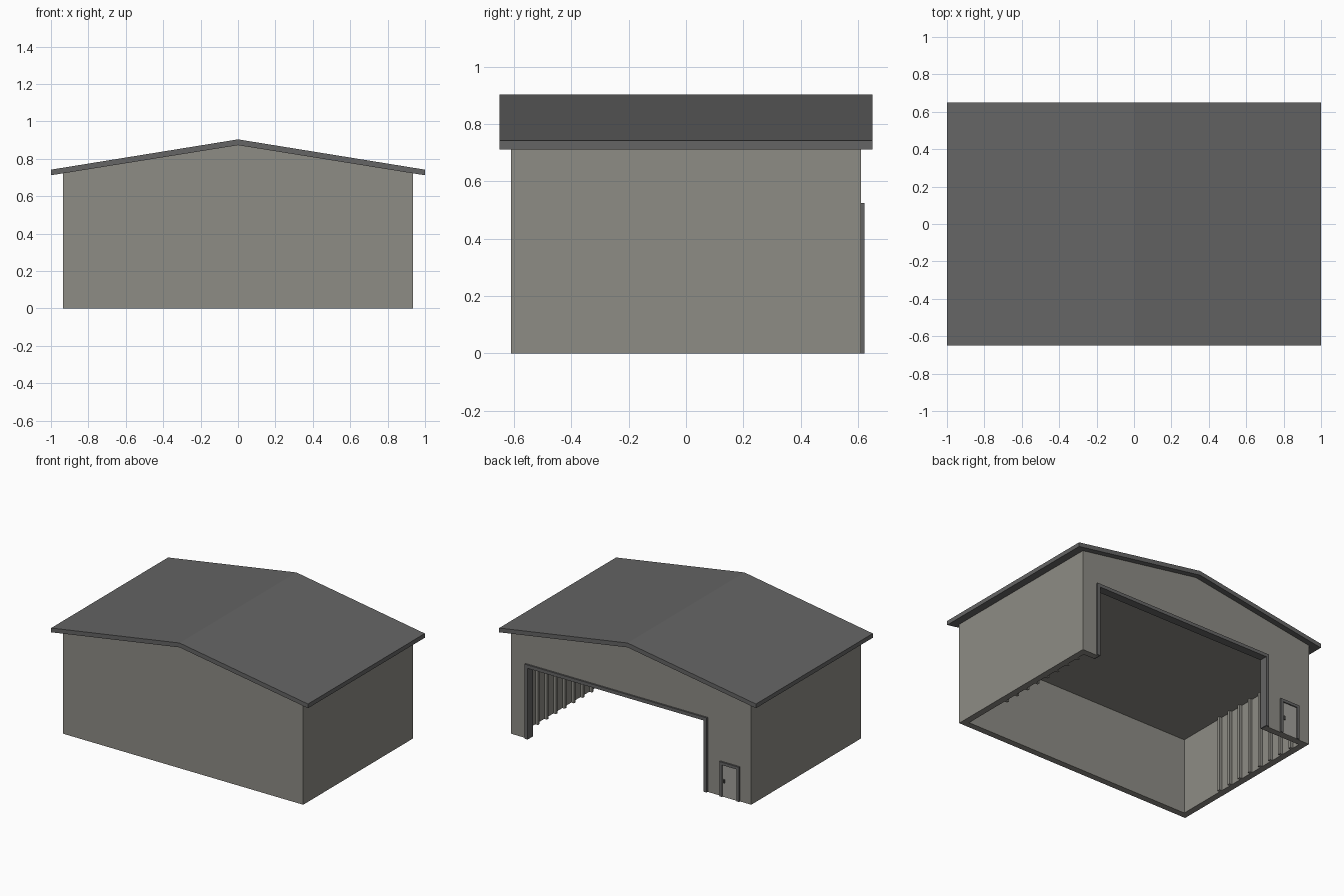
import bpy, bmesh

if "Cube" in bpy.data.objects:
    bpy.data.objects.remove(bpy.data.objects["Cube"])

def material(name, c):
    m = bpy.data.materials.new(name)
    m.diffuse_color = (*c, 1)
    m.use_nodes = True
    m.node_tree.nodes["Principled BSDF"].inputs["Base Color"].default_value = m.diffuse_color
    return m

WALL = material("wall_grey", (0.27, 0.262, 0.235))
DARK = material("dark_grey", (0.13, 0.13, 0.13))
LIGHT = material("door_grey", (0.36, 0.355, 0.33))

def prism(name, profile, y0, y1, mat):
    """Extrude an (x, z) outline from y0 to y1."""
    bm = bmesh.new()
    face = bm.faces.new([bm.verts.new((x, y0, z)) for x, z in profile])
    ext = bmesh.ops.extrude_face_region(bm, geom=[face])["geom"]
    verts = [v for v in ext if isinstance(v, bmesh.types.BMVert)]
    bmesh.ops.translate(bm, verts=verts, vec=(0, y1 - y0, 0))
    bmesh.ops.recalc_face_normals(bm, faces=bm.faces)
    me = bpy.data.meshes.new(name)
    bm.to_mesh(me)
    bm.free()
    me.materials.append(mat)
    ob = bpy.data.objects.new(name, me)
    bpy.context.collection.objects.link(ob)
    return ob

def box(name, x0, x1, y0, y1, z0, z1, mat):
    return prism(name, [(x0, z0), (x1, z0), (x1, z1), (x0, z1)], y0, y1, mat)

def cut(target, cutter):
    mod = target.modifiers.new("cut", 'BOOLEAN')
    mod.operation = 'DIFFERENCE'
    mod.solver = 'EXACT'
    mod.object = cutter
    cutter.hide_render = True
    bpy.context.view_layer.objects.active = target
    bpy.ops.object.modifier_apply(modifier=mod.name)
    bpy.data.objects.remove(cutter)

def frame(name, x0, x1, top, w, y0, y1):
    """Door surround: two jambs and a head."""
    prism(name, [(x0, 0), (x0 + w, 0), (x0 + w, top - w), (x1 - w, top - w),
                 (x1 - w, 0), (x1, 0), (x1, top), (x0, top)], y0, y1, DARK)

WX, WY, T, CEIL = 0.935, 0.61, 0.045, 0.535

# Gabled body with flat-ceilinged interior and large rear opening
body = prism("walls", [(-WX, 0), (WX, 0), (WX, 0.7225), (0, 0.873), (-WX, 0.7225)],
             -WY, WY, WALL)
cut(body, box("interior_cutter", -WX + T, WX - T, -WY + T, WY - T, -0.1, CEIL, WALL))
cut(body, box("opening_cutter", -0.585, 0.81, 0.5, 0.7, -0.1, 0.513, WALL))

# Overhanging roof slab
prism("roof", [(-1, 0.712), (0, 0.873), (1, 0.712), (1, 0.742), (0, 0.904), (-1, 0.742)],
      -0.65, 0.65, DARK)

# Frame of the large opening
frame("opening_frame", -0.597, 0.822, 0.525, 0.024, WY - T, 0.622)

# Small side door with frame and handle
frame("door_frame", -0.848, -0.695, 0.245, 0.02, 0.605, 0.622)
box("door", -0.828, -0.715, 0.605, 0.614, 0, 0.225, LIGHT)
box("door_handle", -0.733, -0.722, 0.612, 0.622, 0.1, 0.125, DARK)

# Ribs along both inner side walls
for s, side in ((-1, "left"), (1, "right")):
    for i in range(8):
        y = -0.205 + 0.1 * i
        xs = sorted((s * 0.87, s * (WX - T + 0.002)))
        box(f"{side}_rib_{i + 1}", *xs, y - 0.01, y + 0.01, 0, CEIL, WALL)
